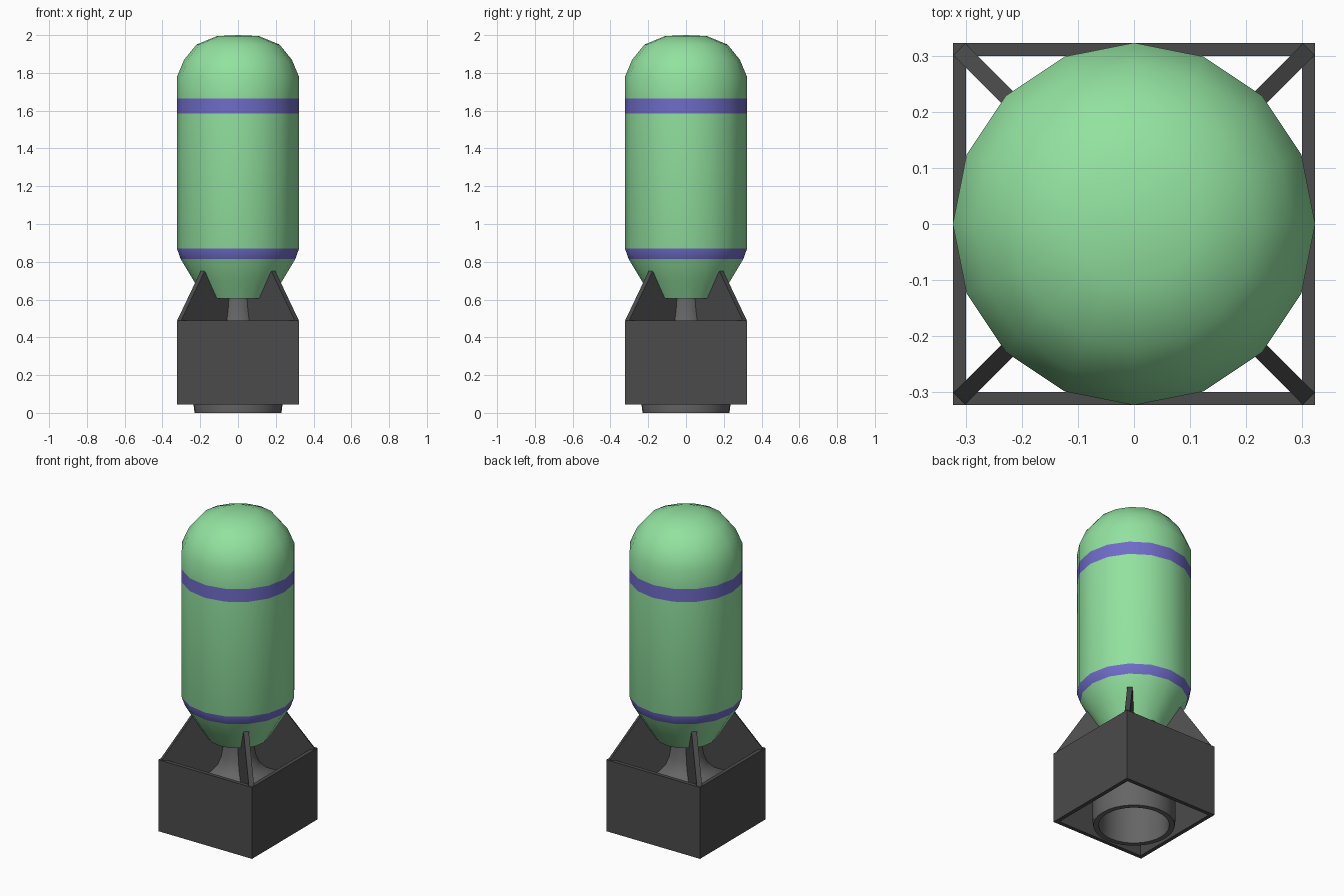
import bpy, bmesh, math
from mathutils import Vector

if "Cube" in bpy.data.objects:
    bpy.data.objects.remove(bpy.data.objects["Cube"])

R = 0.323


def material(name, rgb):
    m = bpy.data.materials.new(name)
    m.diffuse_color = (*rgb, 1)
    m.use_nodes = True
    m.node_tree.nodes["Principled BSDF"].inputs["Base Color"].default_value = m.diffuse_color
    return m


green = material("green_paint", (0.29, 0.76, 0.35))
violet = material("violet_paint", (0.16, 0.15, 0.58))
dark = material("dark_metal", (0.07, 0.07, 0.07))
metal = material("nozzle_metal", (0.13, 0.13, 0.13))


def finish(name, bm, mats, smooth=None):
    bmesh.ops.recalc_face_normals(bm, faces=bm.faces)
    mesh = bpy.data.meshes.new(name)
    bm.to_mesh(mesh)
    bm.free()
    for m in mats:
        mesh.materials.append(m)
    ob = bpy.data.objects.new(name, mesh)
    bpy.context.collection.objects.link(ob)
    if smooth:
        bpy.ops.object.select_all(action='DESELECT')
        ob.select_set(True)
        bpy.context.view_layer.objects.active = ob
        bpy.ops.object.shade_smooth_by_angle(angle=math.radians(smooth))
    return ob


def lathe(profile, steps):
    bm = bmesh.new()
    pts = [bm.verts.new((r, 0, z)) for r, z in profile]
    edges = [bm.edges.new(p) for p in zip(pts, pts[1:])]
    bmesh.ops.spin(bm, geom=pts + edges, cent=(0, 0, 0), axis=(0, 0, 1),
                   angle=math.tau, steps=steps, use_merge=True)
    bmesh.ops.remove_doubles(bm, verts=bm.verts, dist=1e-4)
    return bm


# Rounded body with two painted bands
bm = lathe([(0, 2.0), (0.11, 1.995), (0.22, 1.95), (0.285, 1.87), (R, 1.78),
            (R, 1.665), (R, 1.585), (R, 0.87), (0.304, 0.815),
            (0.235, 0.70), (0.175, 0.605), (0, 0.605)], 16)
for f in bm.faces:
    z = f.calc_center_median().z
    f.material_index = int(1.59 < z < 1.66 or 0.82 < z < 0.865)
finish("body", bm, [green, violet], 40)

# Hollow flared nozzle
bm = lathe([(0, 0.62), (0.083, 0.62), (0.09, 0.55), (0.10, 0.49), (0.12, 0.44),
            (0.16, 0.40), (0.215, 0.38), (0.235, 0.36), (0.235, 0.04),
            (0.23, 0), (0.2, 0), (0.195, 0.04), (0.195, 0.33), (0, 0.33)], 32)
finish("nozzle", bm, [metal], 40)

# Open square tail shroud
bm = bmesh.new()
rings = []
for h, z in ((R, 0.045), (R, 0.49), (0.299, 0.49), (0.299, 0.045)):
    rings.append([bm.verts.new((sx * h, sy * h, z))
                  for sx, sy in ((-1, -1), (1, -1), (1, 1), (-1, 1))])
for i in range(4):
    a, b = rings[i], rings[(i + 1) % 4]
    for j in range(4):
        k = (j + 1) % 4
        bm.faces.new((a[j], a[k], b[k], b[j]))
finish("tail_shroud", bm, [dark])

# Four diagonal fins joining the body and the shroud corners
outline = [(0.265, 0.75), (0.44, 0.49), (0.44, 0.30), (0.22, 0.30),
           (0.20, 0.37), (0.08, 0.45), (0.08, 0.62), (0.16, 0.65)]
for i in range(4):
    a = math.radians(45 + 90 * i)
    out = Vector((math.cos(a), math.sin(a), 0))
    side = Vector((-math.sin(a), math.cos(a), 0)) * 0.015
    bm = bmesh.new()
    face = bm.faces.new([bm.verts.new(out * d - side + Vector((0, 0, z)))
                         for d, z in outline])
    ext = bmesh.ops.extrude_face_region(bm, geom=[face], use_keep_orig=True)
    bmesh.ops.translate(bm, vec=side * 2,
                        verts=[v for v in ext["geom"] if isinstance(v, bmesh.types.BMVert)])
    finish(f"fin_{i + 1}", bm, [dark])
